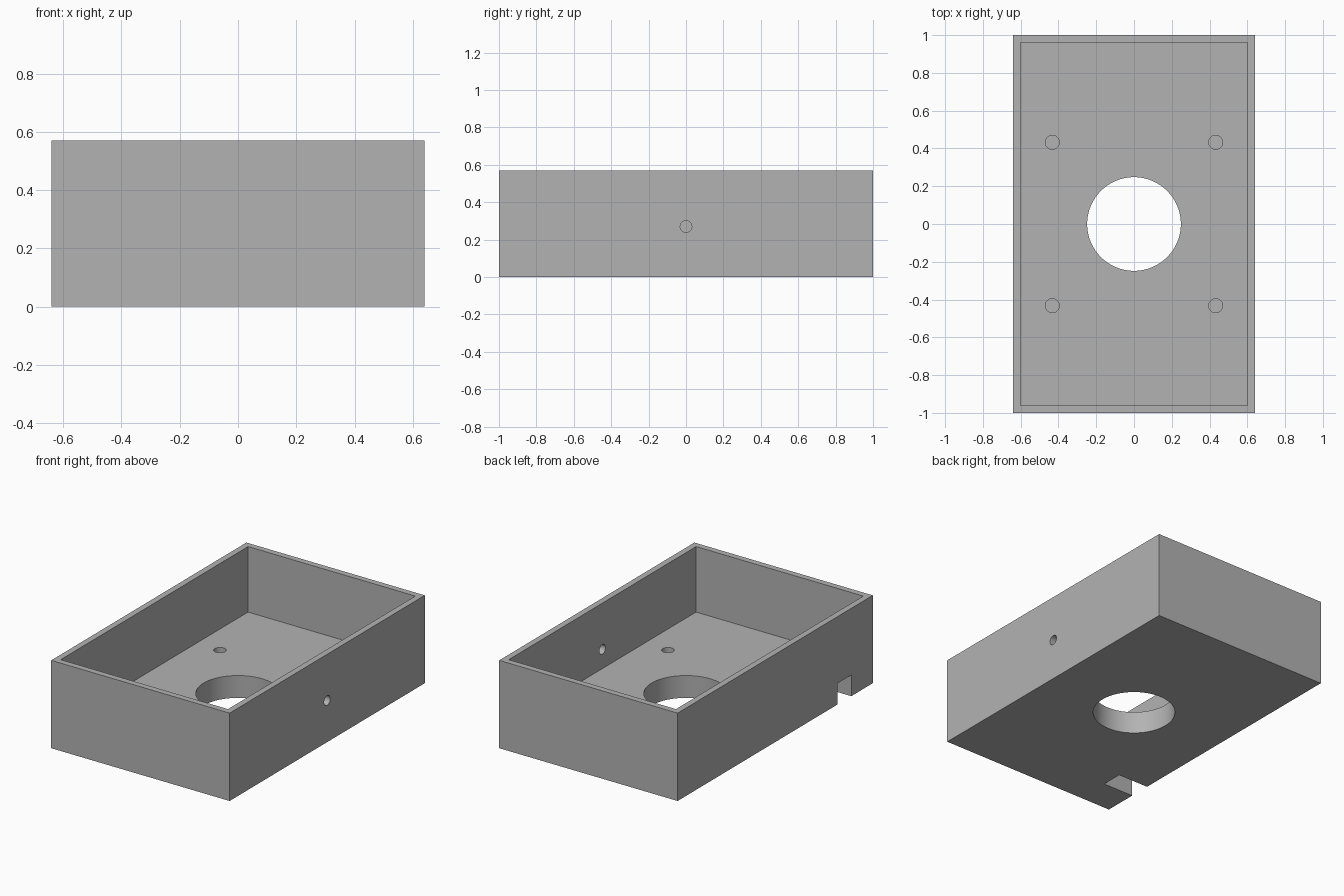
import bpy
import math

cube = bpy.data.objects.get("Cube")
if cube:
    bpy.data.objects.remove(cube, do_unlink=True)

WIDTH, LENGTH, HEIGHT = 1.28, 2.0, 0.57
WALL, FLOOR = 0.04, 0.145

grey = bpy.data.materials.new("plain_grey")
grey.use_nodes = True
colour = (0.45, 0.45, 0.45, 1)
grey.diffuse_color = colour
grey.node_tree.nodes["Principled BSDF"].inputs["Base Color"].default_value = colour


def box(name, low, high):
    """Box between two opposite corners."""
    centre = [(a + b) / 2 for a, b in zip(low, high)]
    bpy.ops.mesh.primitive_cube_add(size=1, location=centre)
    obj = bpy.context.object
    obj.name = name
    obj.scale = [b - a for a, b in zip(low, high)]
    bpy.ops.object.transform_apply(location=True, rotation=True, scale=True)
    obj.data.materials.append(grey)
    return obj


def rod(name, radius, depth, location, tilt=0, sides=48):
    """Cylinder along z, or along x when tilted."""
    bpy.ops.mesh.primitive_cylinder_add(vertices=sides, radius=radius, depth=depth,
                                        location=location, rotation=(0, tilt, 0))
    obj = bpy.context.object
    obj.name = name
    bpy.ops.object.transform_apply(location=True, rotation=True, scale=True)
    obj.data.materials.append(grey)
    return obj


def cut(target, cutter):
    """Subtract the cutter from the target and discard it."""
    mod = target.modifiers.new(cutter.name, 'BOOLEAN')
    mod.operation = 'DIFFERENCE'
    mod.solver = 'EXACT'
    mod.object = cutter
    bpy.context.view_layer.objects.active = target
    bpy.ops.object.modifier_apply(modifier=mod.name)
    bpy.data.objects.remove(cutter, do_unlink=True)


hw, hl = WIDTH / 2, LENGTH / 2

# Open-topped tray with a thick floor
tray = box("enclosure_tray", (-hw, -hl, 0), (hw, hl, HEIGHT))
cut(tray, box("cavity", (-hw + WALL, -hl + WALL, FLOOR), (hw - WALL, hl - WALL, HEIGHT + 0.2)))

# Large round opening through the floor
cut(tray, rod("floor_opening", 0.248, 0.6, (0, 0, 0), sides=96))

# Four blind screw holes in the floor
for sx in (-1, 1):
    for sy in (-1, 1):
        cut(tray, rod("screw_hole", 0.037, 0.2, (sx * 0.4325, sy * 0.4325, FLOOR)))

# Small hole through the left wall
cut(tray, rod("side_hole", 0.031, 0.2, (hw, 0, 0.27), math.pi / 2))

# Notch under the right edge, near the front
cut(tray, box("cable_notch", (-hw - 0.1, -0.78, -0.1), (-hw + 0.22, -0.64, 0.137)))

# Smooth bores, sharp edges
bpy.ops.object.select_all(action='DESELECT')
tray.select_set(True)
bpy.context.view_layer.objects.active = tray
bpy.ops.object.shade_smooth_by_angle(angle=math.radians(30))
